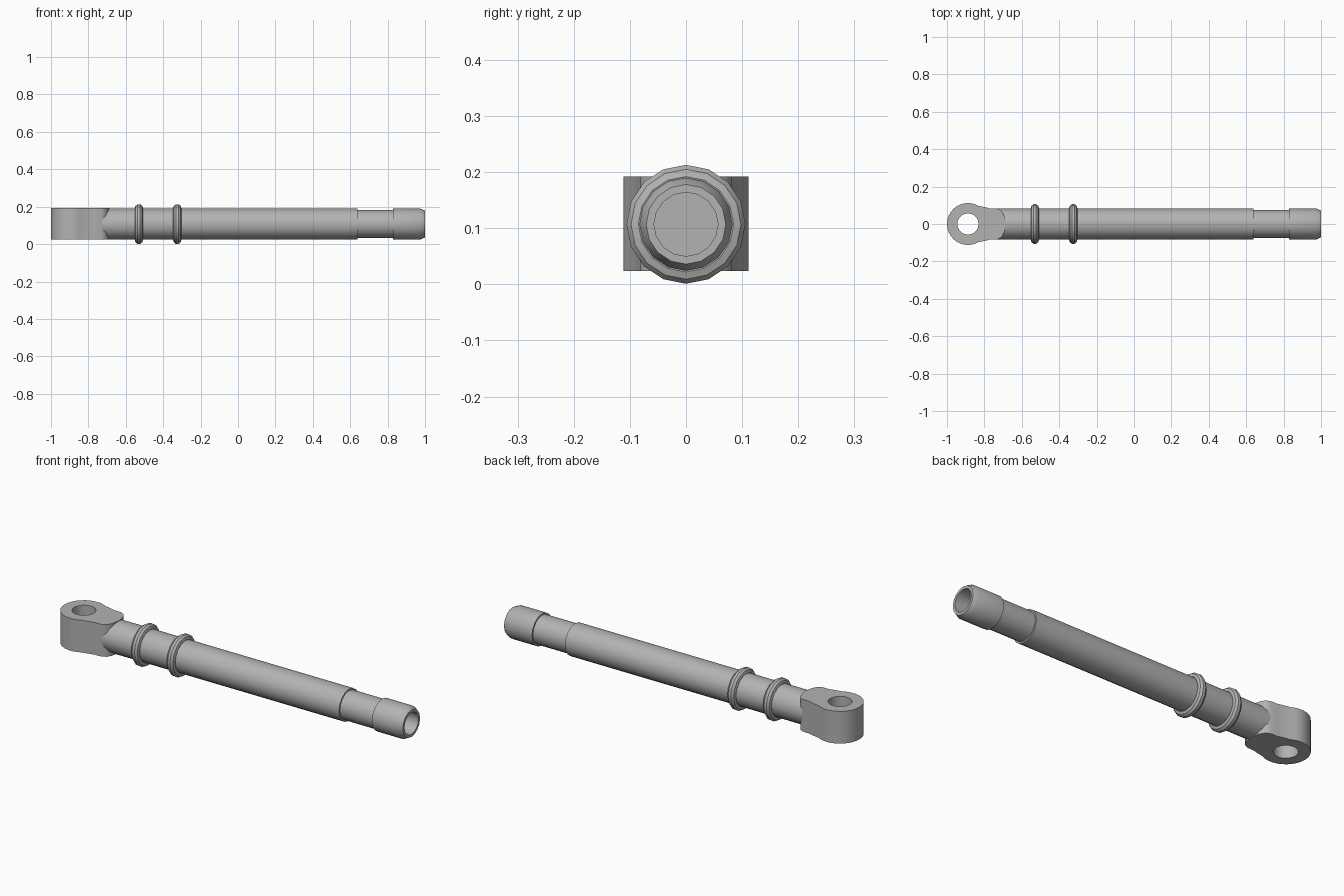
import bpy, bmesh, math
from mathutils import Matrix, Vector

cube = bpy.data.objects.get("Cube")
if cube:
    bpy.data.objects.remove(cube, do_unlink=True)

AXIS_Z = 0.107
SIDES = 16

steel = bpy.data.materials.new("grey steel")
steel.use_nodes = True
steel.diffuse_color = (0.45, 0.45, 0.45, 1)
steel.node_tree.nodes["Principled BSDF"].inputs["Base Color"].default_value = (0.45, 0.45, 0.45, 1)


def finish(bm, name, angle=35):
    bmesh.ops.remove_doubles(bm, verts=bm.verts, dist=1e-5)
    bmesh.ops.recalc_face_normals(bm, faces=bm.faces)
    mesh = bpy.data.meshes.new(name)
    bm.to_mesh(mesh)
    bm.free()
    obj = bpy.data.objects.new(name, mesh)
    bpy.context.collection.objects.link(obj)
    mesh.materials.append(steel)
    bpy.ops.object.select_all(action='DESELECT')
    obj.select_set(True)
    bpy.context.view_layer.objects.active = obj
    bpy.ops.object.shade_smooth_by_angle(angle=math.radians(angle))
    return obj


def lathe(name, profile, closed=False):
    """Spin (x, radius) points around the rod axis."""
    bm = bmesh.new()
    verts = [bm.verts.new((x, 0, AXIS_Z + r)) for x, r in profile]
    edges = [bm.edges.new(pair) for pair in zip(verts, verts[1:])]
    if closed:
        edges.append(bm.edges.new((verts[-1], verts[0])))
    bmesh.ops.spin(bm, geom=verts + edges, cent=(0, 0, AXIS_Z), axis=(1, 0, 0),
                   angle=math.tau, steps=SIDES, use_duplicate=False)
    return finish(bm, name)


# Rod: main barrel, slimmer neck, and a chamfered socket with a blind bore
lathe("rod", [(-0.73, 0), (-0.73, 0.083), (0.64, 0.083), (0.64, 0.075),
              (0.83, 0.075), (0.83, 0.083), (0.975, 0.083), (1.0, 0.071),
              (1.0, 0.057), (0.87, 0.057), (0.87, 0)])

# Two rounded collars
for name, x in (("outer_collar", -0.53), ("inner_collar", -0.325)):
    ring = [(x + 0.022 * math.cos(a), 0.085 + 0.022 * math.sin(a))
            for a in (i * math.tau / 10 for i in range(10))]
    lathe(name, ring, closed=True)

# Eye end: round lug with a waisted tail and a vertical pin hole
EYE_X = -0.888
BOTTOM, TOP = 0.024, 0.192
half = [(EYE_X + 0.112 * math.cos(a), 0.112 * math.sin(a))
        for a in (math.pi - i * math.radians(12) for i in range(11))]
half += [(-0.80, 0.091), (-0.77, 0.083), (-0.73, 0.082),
         (-0.708, 0.07), (-0.694, 0.045), (-0.686, 0.0)]
outline = half + [(x, -y) for x, y in half[-2:0:-1]]
hole = [(EYE_X + 0.057 * math.cos(a), 0.057 * math.sin(a))
        for a in (i * math.tau / 20 for i in range(20))]

bm = bmesh.new()
edges = []
for loop in (outline, hole):
    vs = [bm.verts.new((x, y, BOTTOM)) for x, y in loop]
    edges += [bm.edges.new((v, vs[i - 1])) for i, v in enumerate(vs)]
bmesh.ops.triangle_fill(bm, edges=edges, use_beauty=True)
grown = bmesh.ops.extrude_face_region(bm, geom=bm.faces[:], use_keep_orig=True)
bmesh.ops.translate(bm, vec=(0, 0, TOP - BOTTOM),
                    verts=[g for g in grown["geom"] if isinstance(g, bmesh.types.BMVert)])
finish(bm, "eye_lug")
